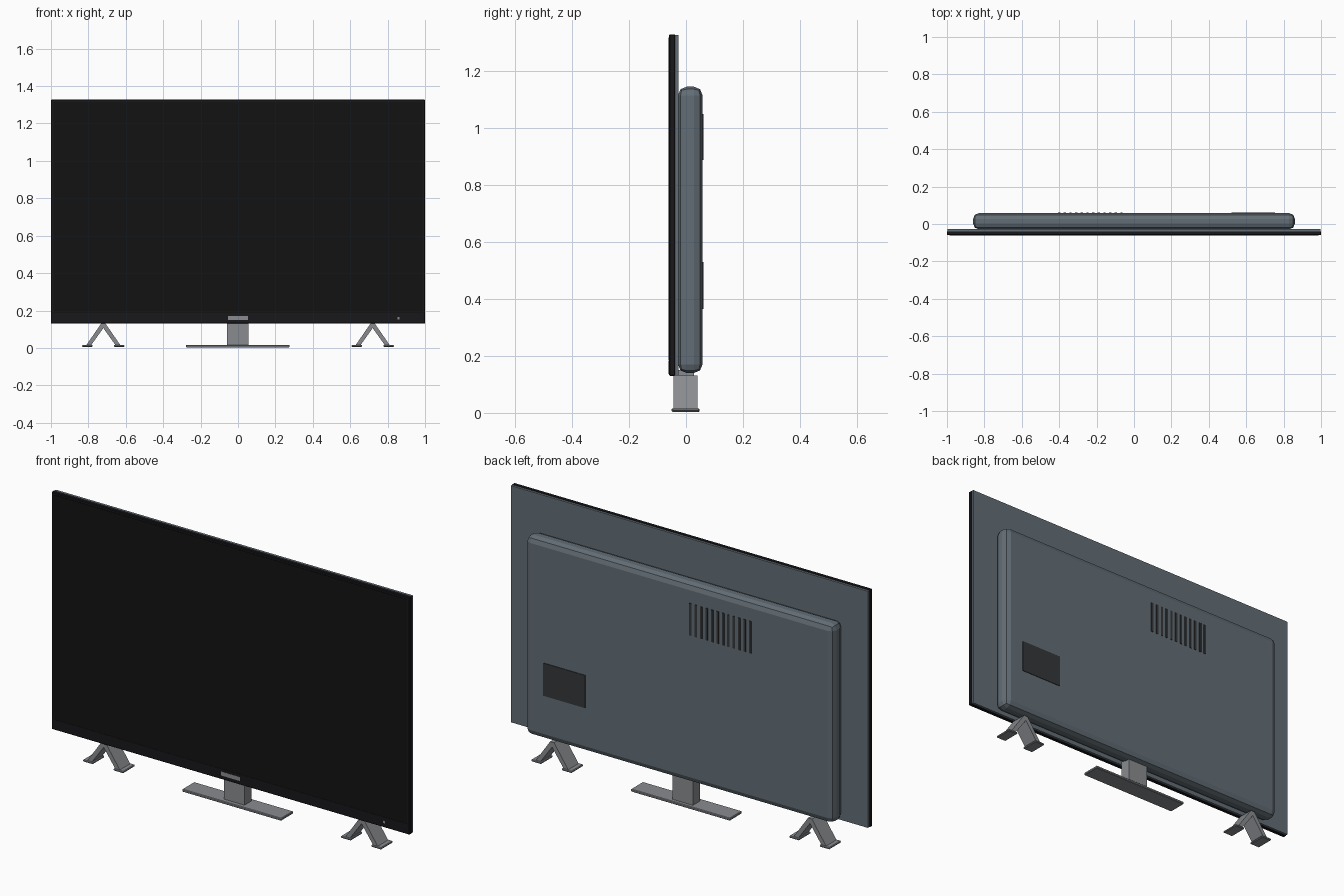
import bpy, bmesh, math
from mathutils import Matrix

if "Cube" in bpy.data.objects:
    bpy.data.objects.remove(bpy.data.objects["Cube"])


def material(name, rgb):
    m = bpy.data.materials.new(name)
    m.diffuse_color = (*rgb, 1)
    m.use_nodes = True
    m.node_tree.nodes["Principled BSDF"].inputs["Base Color"].default_value = m.diffuse_color
    return m


BLACK = material("black_plastic", (0.009, 0.009, 0.011))
GLASS = material("dark_glass", (0.006, 0.006, 0.006))
SHELL = material("slate_shell", (0.125, 0.155, 0.18))
DARK = material("dark_grey", (0.035, 0.037, 0.04))
METAL = material("stand_metal", (0.25, 0.26, 0.275))


def box(name, x, y, z, mat, bevel=0, segments=1):
    """Box from (min, max) ranges, with optional bevelled edges."""
    bm = bmesh.new()
    size = [r[1] - r[0] for r in (x, y, z)]
    mid = [(r[0] + r[1]) / 2 for r in (x, y, z)]
    bmesh.ops.create_cube(bm, size=1, matrix=Matrix.Translation(mid) @ Matrix.Diagonal((*size, 1)))
    if bevel:
        bmesh.ops.bevel(bm, geom=bm.edges[:], offset=bevel, segments=segments,
                        profile=0.5, affect='EDGES')
    return finish(name, bm, mat)


def prism(name, outline, y0, y1, mat):
    """Extrude an x-z outline along y."""
    bm = bmesh.new()
    face = bm.faces.new([bm.verts.new((px, y0, pz)) for px, pz in outline])
    ext = bmesh.ops.extrude_face_region(bm, geom=[face])
    for v in ext["geom"]:
        if isinstance(v, bmesh.types.BMVert):
            v.co.y = y1
    bmesh.ops.recalc_face_normals(bm, faces=bm.faces[:])
    return finish(name, bm, mat)


def finish(name, bm, mat):
    mesh = bpy.data.meshes.new(name)
    bm.to_mesh(mesh)
    bm.free()
    mesh.materials.append(mat)
    obj = bpy.data.objects.new(name, mesh)
    bpy.context.collection.objects.link(obj)
    return obj


# Display: frame, glass, lower bezel and back plate
box("display_frame", (-1, 1), (-0.0595, -0.038), (0.13, 1.328), BLACK, 0.003)
box("screen", (-0.986, 0.986), (-0.0615, -0.05), (0.186, 1.316), GLASS)
box("lower_bezel", (-0.986, 0.986), (-0.061, -0.05), (0.136, 0.183), BLACK)
box("back_plate", (-0.997, 0.997), (-0.039, -0.027), (0.132, 1.326), SHELL)
box("front_badge", (-0.053, 0.053), (-0.0617, -0.055), (0.15, 0.17), METAL)
box("indicator_light", (0.853, 0.863), (-0.0617, -0.055), (0.152, 0.164), METAL)

# Rear housing with chamfered rounding, vent slats and port panel
box("rear_housing", (-0.86, 0.86), (-0.028, 0.058), (0.14, 1.144), SHELL, 0.03, 2)
for i in range(12):
    cx = -0.4 + i * 0.0303
    box(f"vent_slat_{i + 1}", (cx - 0.006, cx + 0.006), (0.05, 0.061), (0.887, 1.049), DARK)
box("port_panel", (0.52, 0.755), (0.05, 0.061), (0.364, 0.529), DARK)

# Central pedestal
box("stand_neck", (-0.058, 0.056), (-0.028, 0.028), (0.01, 0.15), METAL)
box("stand_base", (-0.278, 0.276), (-0.05, 0.047), (0.003, 0.016), METAL, 0.003)

# Inverted-V side legs with foot pads
for side, label in ((-1, "left"), (1, "right")):
    cx = side * 0.72
    prism(f"{label}_leg",
          [(cx - 0.093, 0.012), (cx - 0.067, 0.012), (cx, 0.106), (cx + 0.067, 0.012),
           (cx + 0.093, 0.012), (cx + 0.011, 0.131), (cx - 0.011, 0.131)],
          -0.043, 0.04, METAL)
    for d, foot in ((-1, "outer"), (1, "inner")):
        px = cx - side * d * -0.083
        px += math.copysign(0.002, px - cx)
        box(f"{label}_{foot}_pad", (px - 0.028, px + 0.028), (-0.048, 0.046),
            (0.006, 0.016), METAL, 0.003)
